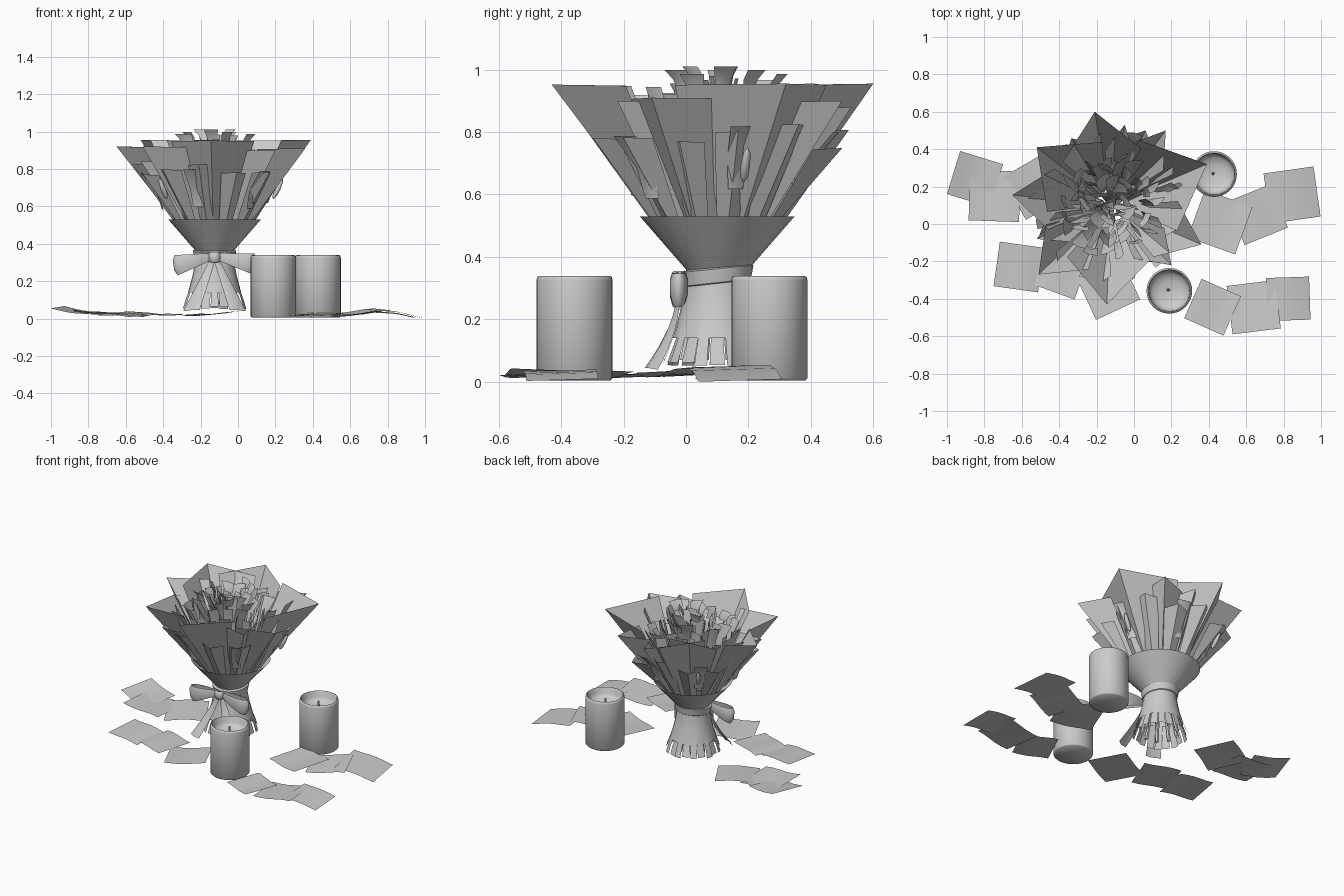
import bpy, bmesh, math, random
from mathutils import Vector, Matrix

if "Cube" in bpy.data.objects:
    bpy.data.objects.remove(bpy.data.objects["Cube"])

random.seed(4)
CX, CY = -0.125, 0.10          # bouquet axis
grey = bpy.data.materials.new("soft_grey")
grey.diffuse_color = (0.6, 0.6, 0.6, 1)
grey.use_nodes = True
grey.node_tree.nodes["Principled BSDF"].inputs["Base Color"].default_value = grey.diffuse_color


def make(name, verts, faces, smooth=None):
    me = bpy.data.meshes.new(name)
    me.from_pydata([tuple(v) for v in verts], [], faces)
    me.materials.append(grey)
    ob = bpy.data.objects.new(name, me)
    bpy.context.collection.objects.link(ob)
    if smooth:
        bpy.ops.object.select_all(action='DESELECT')
        bpy.context.view_layer.objects.active = ob
        ob.select_set(True)
        bpy.ops.object.shade_smooth_by_angle(angle=math.radians(smooth))
    return ob


def grid(name, rows, closed=False, smooth=40):
    """Surface through equal-length rows of points."""
    n = len(rows[0])
    verts = [p for r in rows for p in r]
    faces = []
    for i in range(len(rows) - 1):
        for j in range(n if closed else n - 1):
            k = (j + 1) % n
            faces.append((i * n + j, i * n + k, (i + 1) * n + k, (i + 1) * n + j))
    return make(name, verts, faces, smooth)


def lathe(name, profile, cx, cy, n=24, smooth=40):
    rows = [[(cx + r * math.cos(a), cy + r * math.sin(a), z)
             for a in (2 * math.pi * j / n for j in range(n))] for r, z in profile]
    return grid(name, rows, True, smooth)


def polar(r, a, z):
    return Vector((CX + r * math.cos(a), CY + r * math.sin(a), z))


# Candles: body with a hollow rounded top, and a wick
for x, y in ((0.189, -0.357), (0.428, 0.267)):
    lathe("candle", [(0.001, 0.005), (0.116, 0.005), (0.122, 0.012), (0.122, 0.325), (0.119, 0.336),
                     (0.113, 0.339), (0.108, 0.333), (0.106, 0.30), (0.09, 0.28),
                     (0.05, 0.268), (0.001, 0.265)], x, y, 32, 60)
    lathe("wick", [(0.009, 0.265), (0.007, 0.315), (0.001, 0.32)], x - 0.006, y + 0.004, 6)

# Loose square sheets on the ground: x, y, size, turn, height, slope along x, slope along y
ground = [(-.85, .24, .24, -17, .04, -.14, .05), (-.745, .15, .27, -2, .03, -.09, -.04),
          (-.53, .20, .26, 30, .025, .03, .06), (-.615, -.23, .24, -8, .02, -.06, .04),
          (-.39, -.25, .24, -20, .02, .05, .03), (-.14, -.34, .26, 25, .025, .06, -.04),
          (.46, .01, .27, -20, .025, .05, .05), (.66, .05, .25, 22, .035, .08, .04),
          (.845, .155, .27, 8, .032, -.17, .03), (.42, -.445, .23, -24, .02, .05, .04),
          (.64, -.445, .26, 7, .025, .07, -.04), (.825, -.40, .23, 2, .025, -.14, .03)]
for x, y, size, turn, zc, sx, sy in ground:
    rot = Matrix.Rotation(math.radians(turn), 2)
    rows = []
    for i in range(6):
        row = []
        for j in range(6):
            u, v = (j / 5 - .5) * size, (i / 5 - .5) * size
            p = rot @ Vector((u, v))
            z = zc + sx * u + sy * v + .005 * math.sin(u * 22 + x * 9)
            row.append((x + p.x, y + p.y, max(z, 0)))
        rows.append(row)
    grid("ground_sheet", rows)

# Paper collar and neck band
lathe("paper_collar", [(.10, .36), (.248, .53)], CX, CY)
rows = [[polar(r, a, z + .012 * math.sin(a)) for a in (2 * math.pi * j / 24 for j in range(24))]
        for r, z in ((.10, .312), (.108, .318), (.113, .345), (.116, .362), (.10, .368))]
grid("neck_band", rows, True)

# Flared skirt and the separate strips below it
lathe("skirt", [(.10, .36), (.105, .30), (.118, .23), (.142, .14)], CX, CY)
for k in range(20):
    a = 2 * math.pi * k / 20
    h = .125 if k % 2 else .15
    off = 0 if k % 2 else -.010
    low = .05 + random.uniform(0, .015)
    rows = [[polar(r + off, a + d * h, z) for d in (-1, 0, 1)]
            for r, z in ((.128, .19), (.143, .14), (.158, .10), (.172, low))]
    grid("skirt_strip", rows)

# Stems inside the skirt
for k in range(9):
    a = 2 * math.pi * k / 9
    top, bot = polar(.05, a, .36), polar(.11, a, .07)
    ring = [Vector((.012 * math.cos(t), .012 * math.sin(t), 0)) for t in
            (2 * math.pi * j / 6 for j in range(6))]
    grid("stem", [[bot + p for p in ring], [top + p for p in ring]], True)

# Ribbon bow: knot, two loops and two tails
ky = CY - .12
knot = [(.022, -.028), (.031, -.02), (.033, 0), (.031, .02), (.022, .028)]
rows = [[(CX + r * math.cos(a), ky + .85 * r * math.sin(a), .327 + z)
         for a in (math.pi * j / 6 for j in range(12))] for r, z in knot]
grid("bow_knot", rows, True, 60)
for s in (-1, 1):
    rings = [[], [], [], []]
    for j in range(24):
        t = 2 * math.pi * j / 24
        f = (1 - math.cos(t)) / 2
        zc, h = .330 - .045 * f, .02 + .034 * f
        for ring, v in zip(rings, (-1, -.5, .5, 1)):
            x = CX + s * (.02 + (.205 - .02 * v * v + .008 * v) * f)
            y = ky + .038 * math.sin(t) * (.4 + .6 * f) * (1.1 - .3 * v * v) - .004 * f
            ring.append((x, y, zc + h * v + (.008 if s > 0 else 0) * f))
    grid("bow_loop", rings, True, 60)
    rows = []
    for i in range(9):
        t = i / 8
        x, w = CX + s * (.012 + .112 * t), .016 + .028 * t
        y, z = ky - .10 * t ** 1.8, .31 - .265 * t
        rows.append([(x - s * w, y - .012 * t, z), (x, y - .006, z), (x + s * w, y + .03 * t, z - .006 * t)])
    grid("bow_tail", rows)


# Wrapping sheets: folded along the middle, with a pointed top corner
def wrap_sheet(angle, r, z, half, valley=.68, base=.085, foot_z=.37):
    tip, foot = polar(r, angle, z), polar(base + .008, angle, foot_z)
    verts = [foot, tip]
    for s in (-1, 1):
        verts += [polar(base, angle + s * half * .9, foot_z),
                  polar(r * valley, angle + s * half, z - .004)]
    make("wrap_sheet", verts, [(0, 1, 3, 2), (0, 4, 5, 1)])


tips = [(-.21, .60, .955, 38), (-.52, .41, .955, 44), (.39, .32, .955, 44), (-.145, -.43, .952, 38),
        (-.65, .155, .92, 27), (.36, -.11, .91, 27), (-.51, -.27, .92, 27), (.20, -.22, .90, 22),
        (.17, .50, .90, 20), (-.05, .53, .88, 16), (-.52, -.08, .84, 17)]
for x, y, z, half in tips:
    d = Vector((x - CX, y - CY))
    wrap_sheet(math.atan2(d.y, d.x), d.length, z, math.radians(half))

# Shorter outer sheets, set between the tall ones and tucked into the collar
for k in range(13):
    a = 2 * math.pi * (k + .35) / 13
    wrap_sheet(a, random.uniform(.38, .45), random.uniform(.74, .84), math.radians(11), .86, .20, .505)


# Flower petals: upright cards facing random ways, filling the funnel in rings
def card(name, a, r, top, height, width, lean, twist):
    side = Vector((-math.sin(a + twist), math.cos(a + twist), 0))
    out = Vector((math.cos(a), math.sin(a), 0))
    rows = []
    for i in range(3):
        t = i / 2
        c = polar(r, a, top) + (t - 1) * Vector((0, 0, height)) + out * lean * (t * t - 1) * height
        w = width * (.6 + .4 * t)
        rows.append([c - side * w / 2, c + out * .008, c + side * w / 2])
    grid(name, rows)


for r, count, top in ((.03, 4, .97), (.08, 8, .965), (.14, 13, .95), (.20, 17, .925), (.26, 19, .89)):
    for k in range(count):
        a = 2 * math.pi * (k + random.uniform(-.3, .3)) / count
        card("flower_petal", a, r + random.uniform(-.02, .02), top + random.uniform(-.04, .02),
             random.uniform(.16, .34), random.uniform(.05, .095),
             random.uniform(.05, .4), random.uniform(-1.2, 1.2))

# Wider petals standing out at the crown
for k in range(9):
    a = 2 * math.pi * k / 9 + .3
    card("crown_petal", a, .09 + .06 * (k % 3), 1.01 - .012 * (k % 3), .06, .09,
         .5, random.uniform(-.8, .8))

# Leaves and closed buds on the outside of the wrap
for k in range(6):
    a = 2 * math.pi * (k + .2) / 6
    card("outer_leaf", a, .40, random.uniform(.78, .84), .20, .09, .6, random.uniform(-.4, .4))
for deg in (15, 130, 218):
    a = math.radians(deg)
    rows = []
    for r, t in ((.002, 0), (.013, .15), (.015, .5), (.011, .85), (.002, 1)):
        c = polar(.325 + .05 * t, a, .64 + .11 * t)
        rows.append([c + Vector((r * math.cos(b), r * math.sin(b), 0))
                     for b in (2 * math.pi * j / 8 for j in range(8))])
    grid("flower_bud", rows, True, 60)
